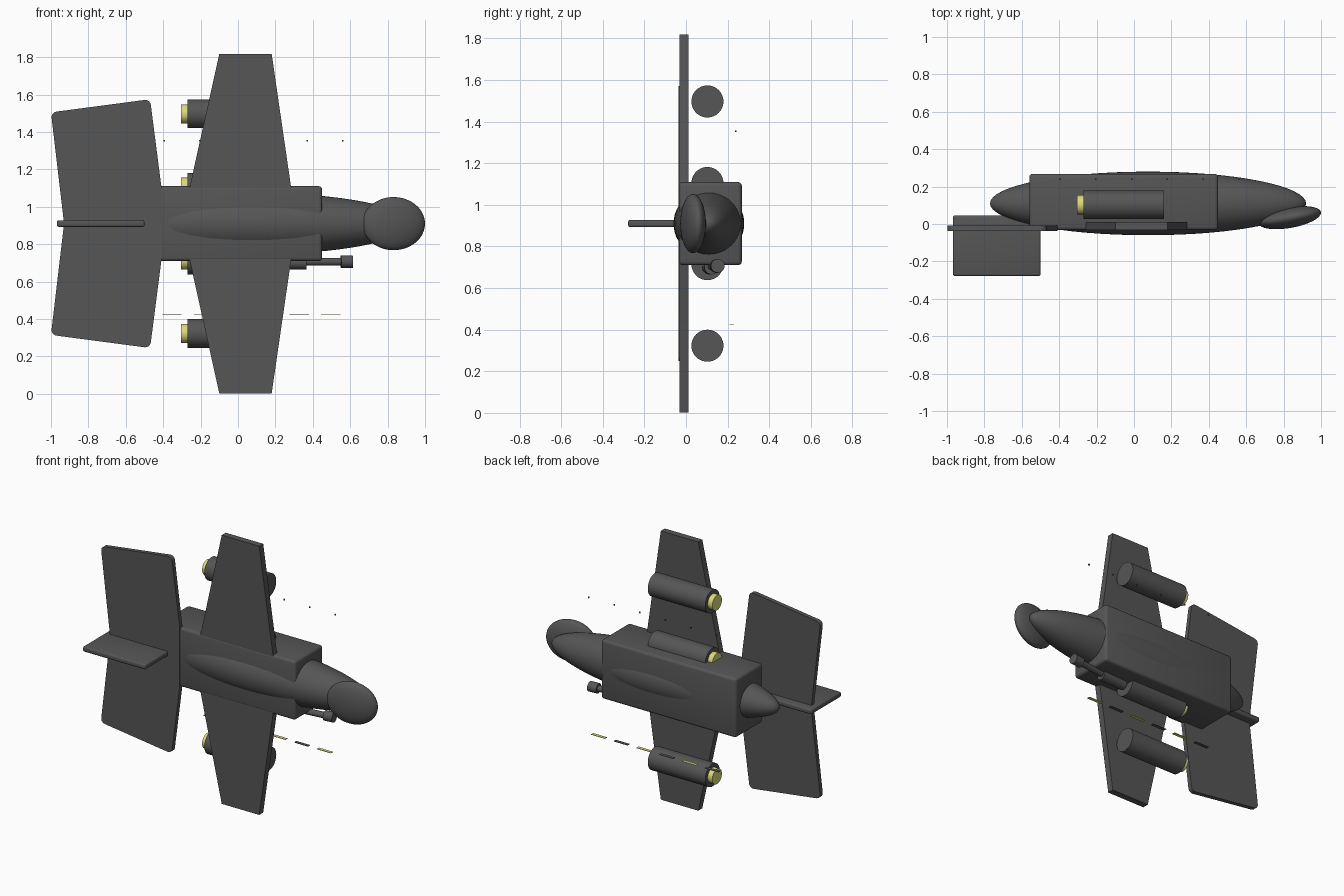
import bpy, bmesh, math
from mathutils import Vector

if "Cube" in bpy.data.objects:
    bpy.data.objects.remove(bpy.data.objects["Cube"])

ZC = 0.91  # height of the symmetry plane


def material(name, rgb):
    m = bpy.data.materials.new(name)
    m.diffuse_color = (*rgb, 1)
    m.use_nodes = True
    m.node_tree.nodes["Principled BSDF"].inputs["Base Color"].default_value = m.diffuse_color
    return m


GREY = material("dark_grey", (0.092, 0.092, 0.092))
YELLOW = material("pale_yellow", (0.72, 0.70, 0.20))


def finish(bm, name, mat, smooth=True):
    bmesh.ops.recalc_face_normals(bm, faces=bm.faces)
    mesh = bpy.data.meshes.new(name)
    bm.to_mesh(mesh)
    bm.free()
    ob = bpy.data.objects.new(name, mesh)
    bpy.context.collection.objects.link(ob)
    mesh.materials.append(mat)
    if smooth:
        bpy.ops.object.select_all(action='DESELECT')
        ob.select_set(True)
        bpy.context.view_layer.objects.active = ob
        bpy.ops.object.shade_smooth_by_angle(angle=math.radians(35))
    return ob


def box(name, lo, hi, mat=GREY, bevel=0.0):
    bm = bmesh.new()
    bmesh.ops.create_cube(bm, size=1)
    lo, hi = Vector(lo), Vector(hi)
    bmesh.ops.scale(bm, vec=hi - lo, verts=bm.verts)
    bmesh.ops.translate(bm, vec=(lo + hi) / 2, verts=bm.verts)
    if bevel:
        bmesh.ops.bevel(bm, geom=bm.edges[:], offset=bevel, segments=3,
                        profile=0.5, affect='EDGES')
    return finish(bm, name, mat, bevel > 0)


def ellipsoid(name, centre, radii, turn=0.0):
    # poles lie along x
    bm = bmesh.new()
    bmesh.ops.create_uvsphere(bm, u_segments=48, v_segments=32, radius=1)
    ob = finish(bm, name, GREY)
    for v in ob.data.vertices:
        x, y, z = v.co
        v.co = (z * radii[0], y * radii[1], -x * radii[2])
    ob.location = centre
    ob.rotation_euler.z = turn
    return ob


def rod(name, start, end, radius, mat=GREY):
    start, end = Vector(start), Vector(end)
    bm = bmesh.new()
    bmesh.ops.create_cone(bm, cap_ends=True, segments=40, radius1=radius,
                          radius2=radius, depth=(end - start).length)
    ob = finish(bm, name, mat)
    ob.rotation_mode = 'QUATERNION'
    ob.rotation_quaternion = (end - start).to_track_quat('Z', 'Y')
    ob.location = (start + end) / 2
    return ob


def plate(name, outline, y0, y1, round_z=None, radius=0.03):
    # flat x-z outline given depth along y; corners further out than round_z get rounded
    bm = bmesh.new()
    face = bm.faces.new([bm.verts.new((x, y0, z)) for x, z in outline])
    out = bmesh.ops.extrude_face_region(bm, geom=[face])
    verts = [g for g in out['geom'] if isinstance(g, bmesh.types.BMVert)]
    bmesh.ops.translate(bm, vec=(0, y1 - y0, 0), verts=verts)
    if round_z is not None:
        corners = [e for e in bm.edges
                   if abs(e.verts[0].co.y - e.verts[1].co.y) > 1e-4
                   and abs(e.verts[0].co.z - ZC) > round_z]
        bmesh.ops.bevel(bm, geom=corners, offset=radius, segments=5,
                        profile=0.5, affect='EDGES')
    return finish(bm, name, GREY)


# Body
box("body_block", (-0.56, -0.033, 0.71), (0.45, 0.268, 1.11), bevel=0.018)
ellipsoid("fuselage", (0.075, 0.11, ZC), (0.845, 0.17, 0.165))
ellipsoid("cockpit_canopy", (0.832, 0.034, ZC), (0.17, 0.055, 0.142), math.radians(10))

# Wings and engines on both sides
for side, s in (("upper", 1), ("lower", -1)):
    wing = [(-0.30, 0.1), (-0.257, 0.2), (-0.10, 0.908), (0.18, 0.908), (0.283, 0.2), (0.30, 0.1)]
    plate(side + "_wing", [(x, ZC + s * z) for x, z in wing], -0.031, 0.012)
    for place, off in (("inner", 0.195), ("outer", 0.587)):
        z = ZC + s * off
        rod(f"{side}_{place}_engine", (-0.27, 0.103, z), (0.16, 0.103, z), 0.077)
        rod(f"{side}_{place}_nozzle", (-0.305, 0.103, z), (-0.26, 0.103, z), 0.051, YELLOW)

# Tail
half = [(-1.0, 0.595), (-0.47, 0.665), (-0.41, 0.2)]
tail = [(-0.93, 0)] + half
outline = [(x, ZC + z) for x, z in tail] + [(x, ZC - z) for x, z in reversed(half)]
plate("tailplane", outline, -0.037, -0.008, round_z=0.4)
box("tail_fin", (-0.968, -0.278, 0.893), (-0.5, 0.045, 0.928), bevel=0.01)

# Gun
rod("gun_base", (0.18, 0.112, 0.70), (0.365, 0.122, 0.70), 0.034)
rod("gun_barrel", (0.3, 0.118, 0.705), (0.56, 0.148, 0.706), 0.02)
rod("gun_muzzle", (0.55, 0.147, 0.706), (0.613, 0.153, 0.707), 0.033)

# Floating dashes and dots
for i in range(6):
    x = -0.353 + i * 0.17
    box(f"dash_{i}", (x - 0.052, 0.208, 0.425), (x + 0.052, 0.23, 0.428), YELLOW if i % 2 else GREY)
    x = -0.395 + i * 0.191
    box(f"dot_{i}", (x - 0.004, 0.235, 1.35), (x + 0.004, 0.243, 1.358))
